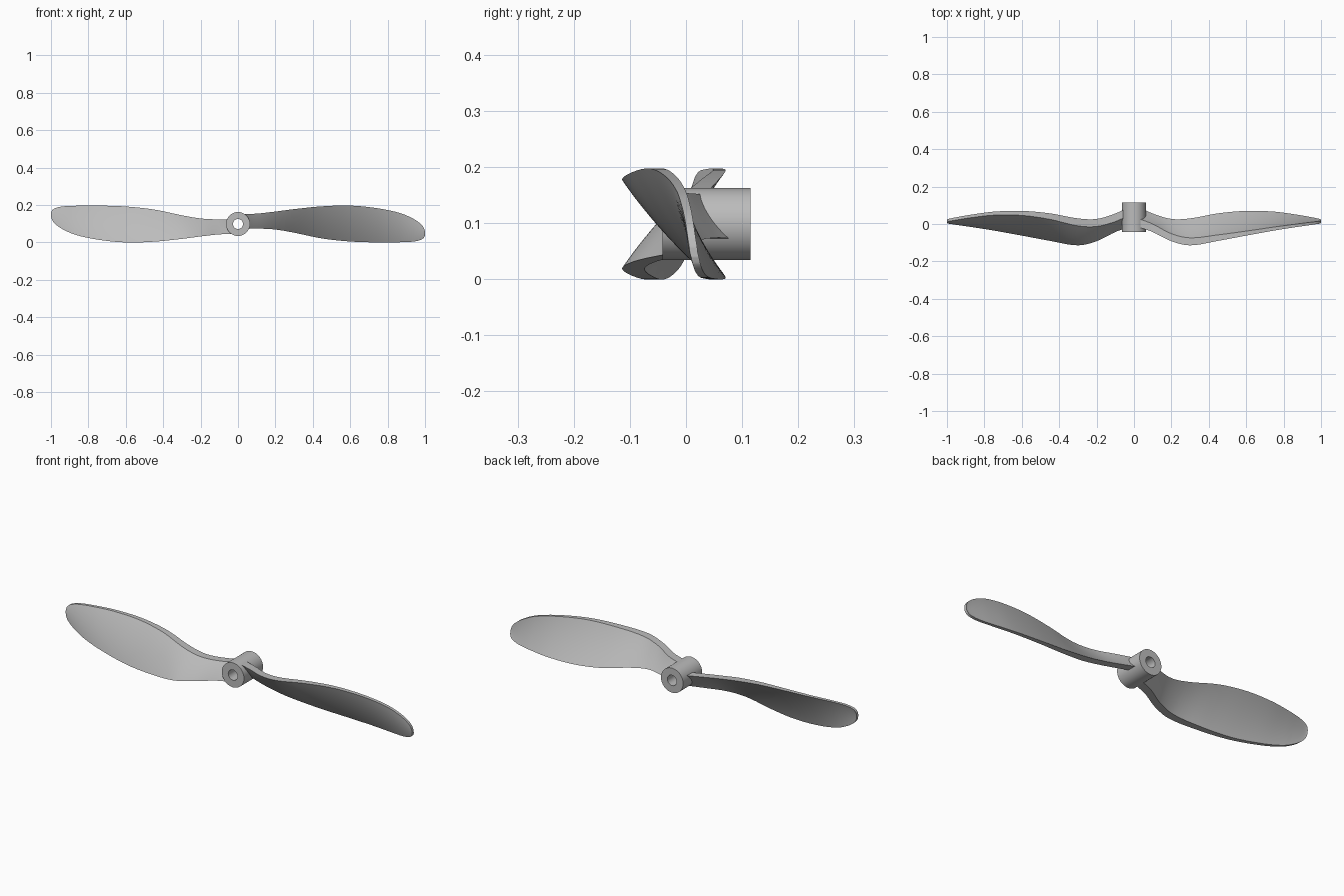
import bpy, bmesh, math
from mathutils import Vector

cube = bpy.data.objects.get("Cube")
if cube:
    bpy.data.objects.remove(cube)

MID = 0.0985      # height of the hub axis
CHORD = 14        # steps across a blade
STEPS = 5         # steps between blade stations
BULGE = 0.008     # forward camber

grey = bpy.data.materials.new("satin_grey")
grey.use_nodes = True
colour = (0.5, 0.5, 0.5, 1)
grey.diffuse_color = colour
grey.node_tree.nodes["Principled BSDF"].inputs["Base Color"].default_value = colour


def finish(name, bm):
    bmesh.ops.recalc_face_normals(bm, faces=bm.faces)
    mesh = bpy.data.meshes.new(name)
    bm.to_mesh(mesh)
    bm.free()
    mesh.materials.append(grey)
    obj = bpy.data.objects.new(name, mesh)
    bpy.context.collection.objects.link(obj)
    bpy.ops.object.select_all(action='DESELECT')
    obj.select_set(True)
    bpy.context.view_layer.objects.active = obj
    bpy.ops.object.shade_smooth_by_angle(angle=math.radians(35))
    return obj


def skin(bm, rings):
    for a, b in zip(rings, rings[1:]):
        n = len(a)
        for i in range(n):
            j = (i + 1) % n
            bm.faces.new((a[i], a[j], b[j], b[i]))


# Hub: a bored cylinder along y
def make_hub(outer=0.064, bore=0.027, front=-0.042, back=0.115, sides=64):
    bm = bmesh.new()
    corners = [(outer, front), (outer, back), (bore, back), (bore, front)]
    rings = []
    for r, y in corners:
        angles = [math.tau * i / sides for i in range(sides)]
        rings.append([bm.verts.new((r * math.cos(t), y, MID + r * math.sin(t)))
                      for t in angles])
    skin(bm, rings + rings[:1])
    finish("hub", bm)


# Blade stations: x, top z, bottom z, front y of top edge, back y of bottom edge, thickness
STATIONS = [
    (0.035, 0.152, 0.072, -0.020, 0.088, 0.045),
    (0.10, 0.154, 0.074, -0.043, 0.056, 0.043),
    (0.20, 0.165, 0.069, -0.092, 0.027, 0.040),
    (0.30, 0.178, 0.052, -0.114, 0.030, 0.040),
    (0.45, 0.193, 0.021, -0.090, 0.057, 0.032),
    (0.60, 0.197, 0.005, -0.062, 0.070, 0.024),
    (0.75, 0.182, 0.000, -0.035, 0.066, 0.019),
    (0.87, 0.156, 0.001, -0.016, 0.050, 0.016),
    (0.94, 0.125, 0.005, -0.006, 0.038, 0.015),
    (0.98, 0.096, 0.015, 0.000, 0.030, 0.014),
    (0.995, 0.075, 0.027, 0.003, 0.026, 0.014),
    (1.00, 0.057, 0.040, 0.006, 0.023, 0.014),
]


def smooth_stations():
    pts = [Vector(s) for s in STATIONS]
    last = len(pts) - 1

    def slope(i):
        lo, hi = max(i - 1, 0), min(i + 1, last)
        return (pts[hi] - pts[lo]) / (pts[hi][0] - pts[lo][0])

    for i in range(last):
        a, b = pts[i], pts[i + 1]
        gap = b[0] - a[0]
        for k in range(STEPS):
            t = k / STEPS
            u = 1 - t
            yield (a * (1 + 2 * t) * u * u + b * (3 - 2 * t) * t * t
                   + slope(i) * gap * t * u * u - slope(i + 1) * gap * t * t * u)
    yield pts[last]


def make_blade(name, side):
    bm = bmesh.new()
    rings = []
    for x, top, bottom, front, back, thick in smooth_stations():
        line = []
        for i in range(CHORD + 1):
            t = i / CHORD
            camber = BULGE * 4 * t * (1 - t) * (top - bottom) / 0.2
            y = front + (back - thick - front) * t - camber
            line.append((y, top + (bottom - top) * t))
        loop = line + [(y + thick, z) for y, z in reversed(line)]
        # The second blade is the first turned half a turn about the hub axis
        rings.append([bm.verts.new((side * x, y, MID + side * (z - MID)))
                      for y, z in loop])
    skin(bm, rings)
    bm.faces.new(rings[0])
    bm.faces.new(rings[-1])
    finish(name, bm)


make_hub()
make_blade("left_blade", 1)
make_blade("right_blade", -1)
